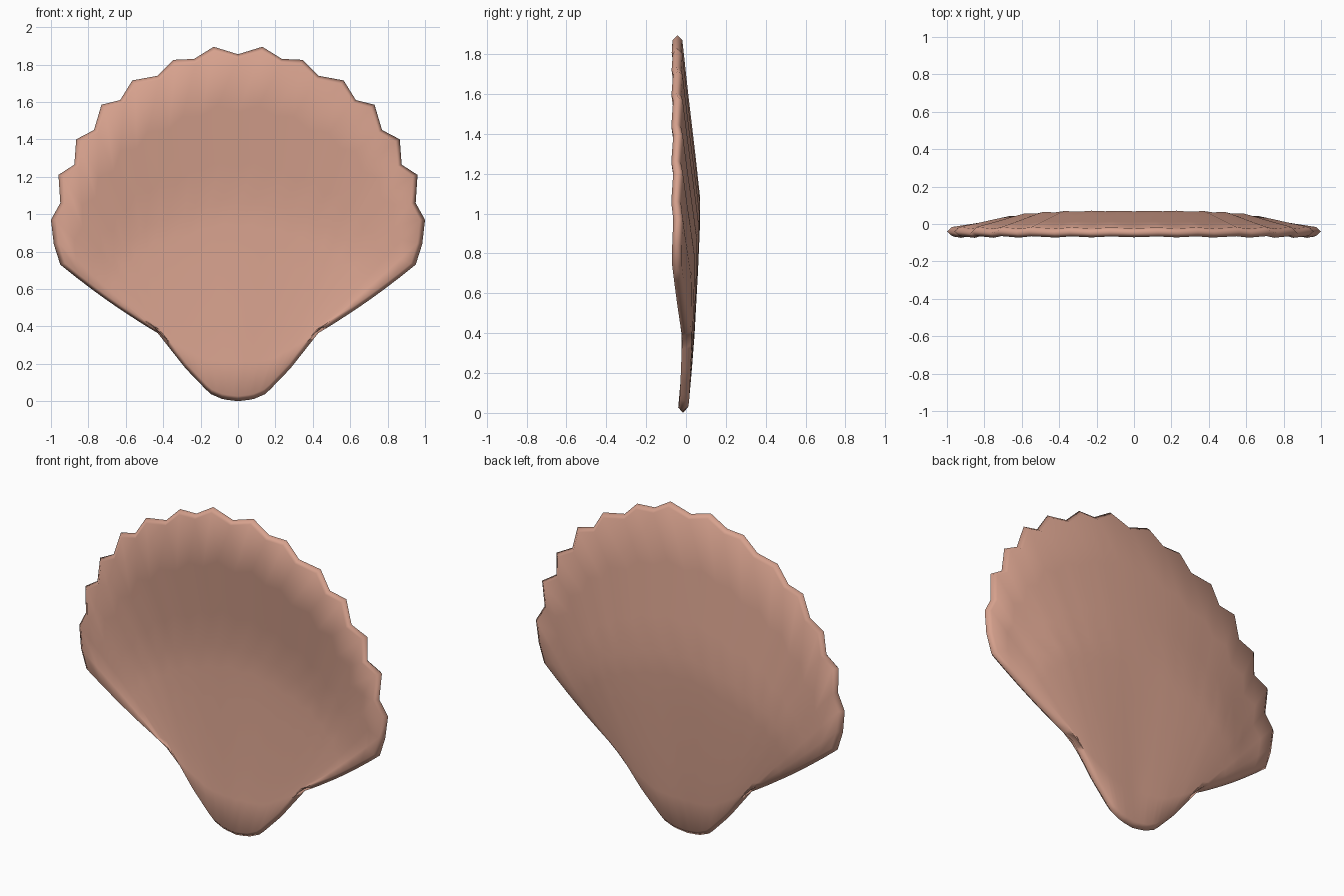
import bpy, bmesh

if "Cube" in bpy.data.objects:
    bpy.data.objects.remove(bpy.data.objects["Cube"])

# Right half of the scalloped rim, from top centre down to the wing
RIM = [(0, 1.855), (.13, 1.895), (.235, 1.83), (.345, 1.825), (.43, 1.74),
       (.565, 1.715), (.63, 1.61), (.73, 1.585), (.77, 1.45), (.865, 1.40),
       (.875, 1.265), (.96, 1.21), (.95, 1.06), (1.0, .97), (.985, .84), (.95, .73)]
# Right half of the rounded hinge
HINGE = [(0, 0), (.08, .01), (.15, .04), (.28, .175), (.43, .365)]
# Bowl depth along each rib: (position, bulge)
BOWL = [(0, 0), (.1, .019), (.2, .036), (.4, .062), (.5, .073), (.57, .077),
        (.68, .058), (.84, .028), (1, 0)]
N = len(RIM) - 1
HALF = 0.024


def interp(table, x):
    for (x0, y0), (x1, y1) in zip(table, table[1:]):
        if x <= x1 + 1e-9:
            return y0 + (y1 - y0) * (x - x0) / (x1 - x0)
    return table[-1][1]


def point(k, t):
    """Point on the middle surface: rib k (negative = left), position t along it."""
    a = abs(k)
    u = a / N
    s = -1 if k < 0 else 1
    bx = HINGE[-1][0] * u
    bz = interp(HINGE, bx)
    rx, rz = RIM[a]
    x = bx + (rx - bx) * t
    z = bz + (rz - bz) * t - .06 * u ** 6 * t * (1 - t)
    y = (-.015 + .02 * u) * (1 - t) - .045 * t
    y += interp(BOWL, t) * (1 - u ** 2.5)
    if a < N - 1:
        y += (.005 if a % 2 else -.005) * t * min(1, .4 + u)
    return s * x, y, z


bm = bmesh.new()
cols = list(range(-N, N + 1))
rows = [t for t, _ in BOWL]
R, C = len(rows), len(cols)


def sheet(offset):
    """Front or back skin, drawn in slightly from the outline."""
    g = []
    for t in rows:
        line = []
        for k in cols:
            x, y, z = point(k, t)
            line.append(bm.verts.new((x * .973, y + offset, 1 + (z - 1) * .973)))
        g.append(line)
    for r in range(R - 1):
        for c in range(C - 1):
            bm.faces.new((g[r][c], g[r][c + 1], g[r + 1][c + 1], g[r + 1][c]))
    return g


# Indices of the closed border
border = [(0, c) for c in range(C)] + [(r, C - 1) for r in range(1, R)]
border += [(R - 1, c) for c in range(C - 2, -1, -1)] + [(r, 0) for r in range(R - 2, 0, -1)]

front, back = sheet(-HALF), sheet(HALF)
edge = [bm.verts.new(point(cols[c], rows[r])) for r, c in border]

# Bevelled lip joining both skins through the outline
for i in range(len(border)):
    j = (i + 1) % len(border)
    (r0, c0), (r1, c1) = border[i], border[j]
    for g in (front, back):
        bm.faces.new((g[r0][c0], g[r1][c1], edge[j], edge[i]))
bmesh.ops.recalc_face_normals(bm, faces=bm.faces)

mesh = bpy.data.meshes.new("scallop_shell")
bm.to_mesh(mesh)
bm.free()
shell = bpy.data.objects.new("scallop_shell", mesh)
bpy.context.collection.objects.link(shell)

mat = bpy.data.materials.new("shell_pink")
mat.diffuse_color = (.68, .36, .27, 1)
mat.use_nodes = True
mat.node_tree.nodes["Principled BSDF"].inputs["Base Color"].default_value = mat.diffuse_color
mesh.materials.append(mat)
for p in mesh.polygons:
    p.use_smooth = True
